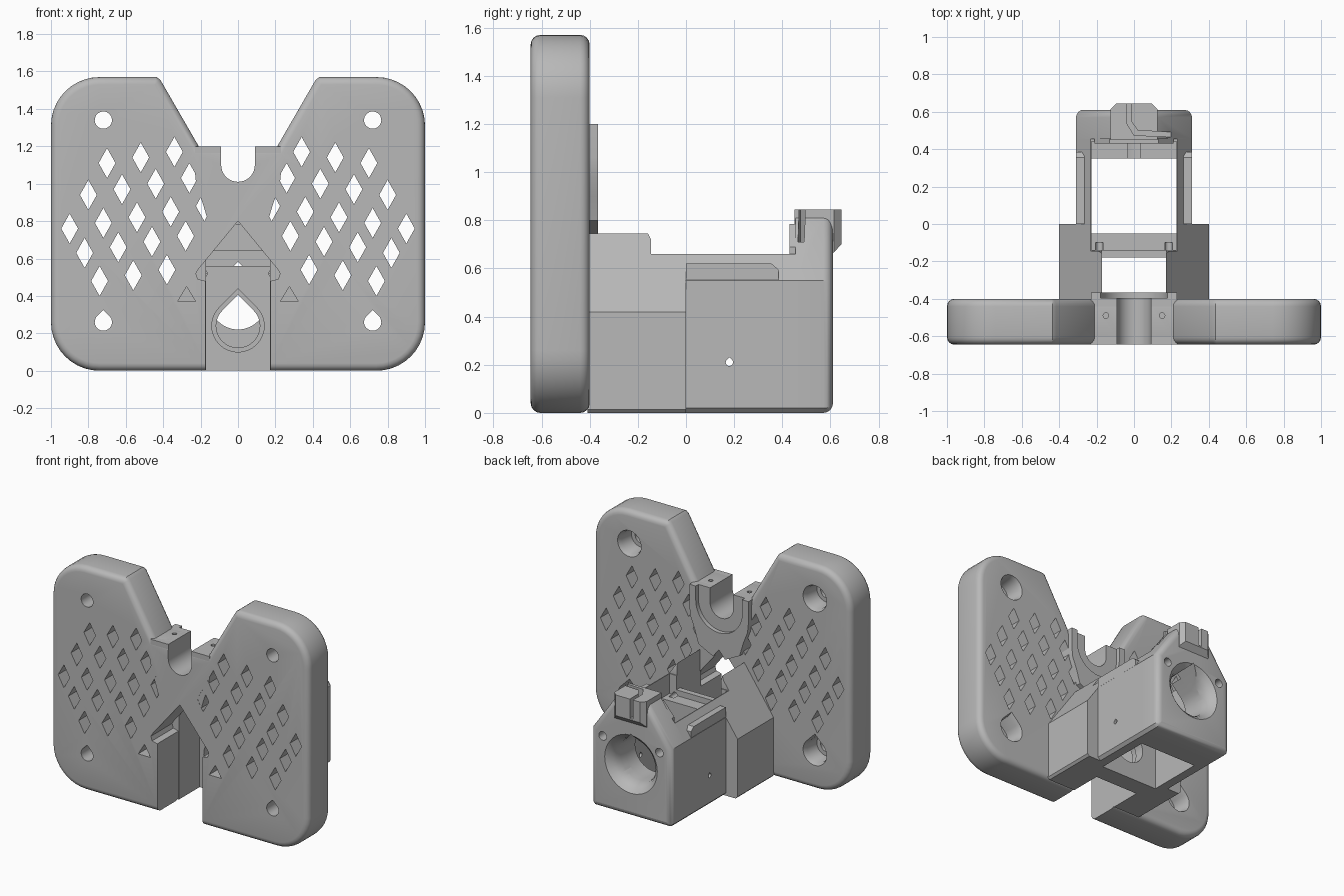
import bpy, bmesh
from math import sin, cos, pi, radians

if "Cube" in bpy.data.objects:
    bpy.data.objects.remove(bpy.data.objects["Cube"], do_unlink=True)

grey = bpy.data.materials.new("light_grey")
grey.use_nodes = True
grey.diffuse_color = (0.48, 0.48, 0.48, 1)
grey.node_tree.nodes["Principled BSDF"].inputs["Base Color"].default_value = (0.48, 0.48, 0.48, 1)


# Profile helpers
def arc(cx, cz, r, a0, a1, n=10):
    return [(cx + r * cos(radians(a0 + (a1 - a0) * i / n)),
             cz + r * sin(radians(a0 + (a1 - a0) * i / n))) for i in range(n + 1)]


def sym(half):
    return half + [(-x, z) for x, z in reversed(half) if x > 1e-6]


def circle(cx, cz, r, n=32):
    return arc(cx, cz, r, 0, 360 - 360 / n, n - 1)


def teardrop(cx, cz, r):
    return arc(cx, cz, r, 135, 405, 24) + [(cx, cz + r * 1.414)]


def rect(a0, a1, b0, b1):
    return [(a0, b0), (a1, b0), (a1, b1), (a0, b1)]


PLACE = {"x": lambda p, u, v: (p, u, v),
         "y": lambda p, u, v: (u, p, v),
         "z": lambda p, u, v: (u, v, p)}


def solid(name, lofts, round_at=None, width=0.04):
    """Each loft is (axis, [(position, profile), ...]); edges at the given y are rounded."""
    bm = bmesh.new()
    for axis, sections in lofts:
        rings = [[bm.verts.new(PLACE[axis](pos, u, v)) for u, v in pts] for pos, pts in sections]
        for a, b in zip(rings, rings[1:]):
            for i in range(len(a)):
                j = (i + 1) % len(a)
                bm.faces.new((a[i], a[j], b[j], b[i]))
        bm.faces.new(rings[0][::-1])
        bm.faces.new(rings[-1])
    bmesh.ops.recalc_face_normals(bm, faces=bm.faces[:])
    if round_at:
        edges = [e for e in bm.edges
                 if any(all(abs(v.co.y - y) < 1e-4 for v in e.verts) for y in round_at)]
        bmesh.ops.bevel(bm, geom=edges, offset=width, segments=4, profile=0.5, affect='EDGES')
    mesh = bpy.data.meshes.new(name)
    bm.to_mesh(mesh)
    bm.free()
    ob = bpy.data.objects.new(name, mesh)
    bpy.context.collection.objects.link(ob)
    mesh.materials.append(grey)
    return ob


def prism(axis, a, b, pts):
    return (axis, [(a, pts), (b, pts)])


def cut(targets, *lofts):
    tool = solid("cutter", lofts)
    tool.hide_render = True
    for ob in targets:
        mod = ob.modifiers.new("cut", 'BOOLEAN')
        mod.operation = 'DIFFERENCE'
        mod.solver = 'EXACT'
        mod.object = tool
        dg = bpy.context.evaluated_depsgraph_get()
        result = bpy.data.meshes.new_from_object(ob.evaluated_get(dg))
        ob.modifiers.clear()
        ob.data = result
    bpy.data.objects.remove(tool, do_unlink=True)


FRONT, BACK = -0.645, -0.40

# Mounting plate with a V notch in its top edge
outline = sym(arc(0.74, 0.26, 0.26, -90, 0) + arc(0.74, 1.31, 0.26, 0, 90)
              + [(0.435, 1.57), (0.415, 1.555), (0.21, 1.2)])
plate = solid("mounting_plate", [prism("y", FRONT, BACK, outline)], (FRONT, BACK))

# Lattice of diamond vents
diamonds = []
for row, (x0, z0, count) in enumerate([(0.34, 1.17, 3), (0.26, 1.03, 4), (0.18, 0.88, 5),
                                       (0.28, 0.72, 4), (0.38, 0.54, 3)]):
    for i in range(count):
        x, z = x0 + 0.18 * i, z0 - 0.03 * i
        for s in (-1, 1):
            pts = [(s * x - 0.045, z), (s * x, z - 0.08), (s * x + 0.045, z), (s * x, z + 0.08)]
            diamonds.append(prism("y", -0.7, -0.3, pts))
cut([plate], *diamonds)

# Screw holes with counterbores on the back, and small triangular pockets
for s in (-1, 1):
    for shape, z in ((circle, 1.34), (teardrop, 0.26)):
        x = s * 0.72
        cut([plate], prism("y", -0.7, -0.3, shape(x, z, 0.046)))
        cut([plate], ("y", [(-0.53, shape(x, z, 0.075)), (-0.43, shape(x, z, 0.08)),
                            (-0.39, shape(x, z, 0.095))]))
    x = s * 0.275
    cut([plate], prism("y", -0.7, -0.45, [(x - 0.048, 0.37), (x + 0.048, 0.37), (x, 0.45)]))

# Collar around the U-shaped seat
collar = solid("seat_collar", [prism("y", FRONT + 0.001, -0.365, sym(
    [(0.04, 0.74), (0.16, 0.8), (0.19, 0.9), (0.222, 0.98), (0.23, 1.06), (0.23, 1.2)]))])
for radius, y in ((0.09, -0.7), (0.18, -0.395)):
    cut([plate, collar], prism("y", y, -0.3, arc(0, 1.1, radius, 180, 360, 20)
                               + [(radius, 1.3), (-radius, 1.3)]))
for s in (-1, 1):
    cut([plate, collar], prism("z", 1.1, 1.3, circle(s * 0.15, -0.49, 0.015, 12)))

# Open slot with pointed roof at the bottom of the plate
cut([plate, collar], prism("y", -0.7, -0.3, sym(
    [(0.175, -0.1), (0.175, 0.48), (0.215, 0.49), (0.225, 0.52), (0.21, 0.545), (0, 0.8)])))

# Sloped bracket joining plate and housing
bracket = solid("sloped_bracket", [prism("y", -0.41, 0, sym(
    [(0.385, 0), (0.4, 0.015), (0.4, 0.42), (0.165, 0.755)]))])
cut([bracket], prism("y", -0.7, -0.18, rect(-0.172, 0.172, -0.1, 1)))
cut([bracket], prism("x", -1, 1, [(-0.165, 0.76), (-0.145, 0.72), (-0.145, 0.66),
                                 (0.1, 0.66), (0.1, 1), (-0.165, 1)]))
cut([bracket], prism("y", -0.2, 0.1, rect(-0.172, 0.172, 0.56, 1)))

# Rear housing with small side ledges
housing = solid("rear_housing", [prism("y", -0.002, 0.46, sym(
    [(0.29, 0), (0.31, 0.02), (0.31, 0.55), (0.232, 0.66)]))])
for s, name in ((1, "left_ledge"), (-1, "right_ledge")):
    solid(name, [prism("x", s * 0.265, s * 0.309,
                       [(0, 0.5), (0.385, 0.5), (0.385, 0.595), (0.355, 0.62), (0, 0.62)])])

# Rear wall, rounded on its back face
wall = solid("rear_wall", [prism("y", 0.455, 0.61, sym(
    [(0.29, 0), (0.31, 0.02), (0.31, 0.55), (0.13, 0.805), (0.1, 0.83)]))], (0.61,), 0.04)

# Split cable tab on top of the wall
tab = solid("split_tab", [prism("x", -0.125, 0.125, [
    (0.45, 0.64), (0.59, 0.64), (0.645, 0.70), (0.645, 0.845), (0.45, 0.845)])])
cut([tab], *[prism("z", 0.5, 1, [(s * 0.08, 0.66), (s * 0.13, 0.66), (s * 0.13, 0.61)])
             for s in (-1, 1)])
cut([tab, wall], prism("z", 0.71, 1, [
    (-0.04, 0.68), (-0.04, 0.54), (0.0, 0.475), (0.3, 0.46), (0.3, 0.485),
    (0.02, 0.5), (-0.015, 0.55), (-0.015, 0.68)]))
solid("tab_lip", [prism("y", 0.43, 0.46, sym([(0.21, 0.64), (0.21, 0.69), (0.13, 0.785)]))])

# Open cavity, with shelves left at its front and rear
cut([bracket, housing], prism("z", -0.1, 1, rect(-0.226, 0.226, -0.05, 0.35)))
cut([bracket], prism("y", -0.14, 0.1, rect(-0.226, 0.226, 0.52, 1)))
cut([housing], prism("y", 0.3, 0.44, rect(-0.226, 0.226, 0.55, 1)))

# Front wall bore, rear bore with flared mouth
cut([bracket], prism("y", -0.3, -0.12, teardrop(0, 0.24, 0.14)))
cut([bracket], prism("y", -0.3, 0.1, teardrop(0, 0.24, 0.117)))
cut([housing, wall], prism("y", 0.3, 0.7, teardrop(0, 0.37, 0.15)))
cut([wall], ("y", [(0.5, circle(0, 0.37, 0.148)), (0.55, circle(0, 0.37, 0.157)),
                   (0.585, circle(0, 0.37, 0.175)), (0.615, circle(0, 0.37, 0.21))]))

# Small screw and pin holes
for s in (-1, 1):
    cut([wall], prism("y", 0.5, 0.7, circle(s * 0.22, 0.51, 0.03, 20)))
    cut([bracket], prism("y", -0.2, -0.1, circle(s * 0.185, 0.52, 0.02, 16)))
cut([housing], prism("x", -0.5, 0.5, teardrop(0.18, 0.21, 0.015)))

# Smooth shading that keeps sharp edges
bpy.ops.object.select_all(action='DESELECT')
for ob in bpy.context.collection.objects:
    if ob.type == 'MESH' and grey.name in ob.data.materials:
        ob.select_set(True)
        bpy.context.view_layer.objects.active = ob
bpy.ops.object.shade_smooth_by_angle(angle=radians(30))
